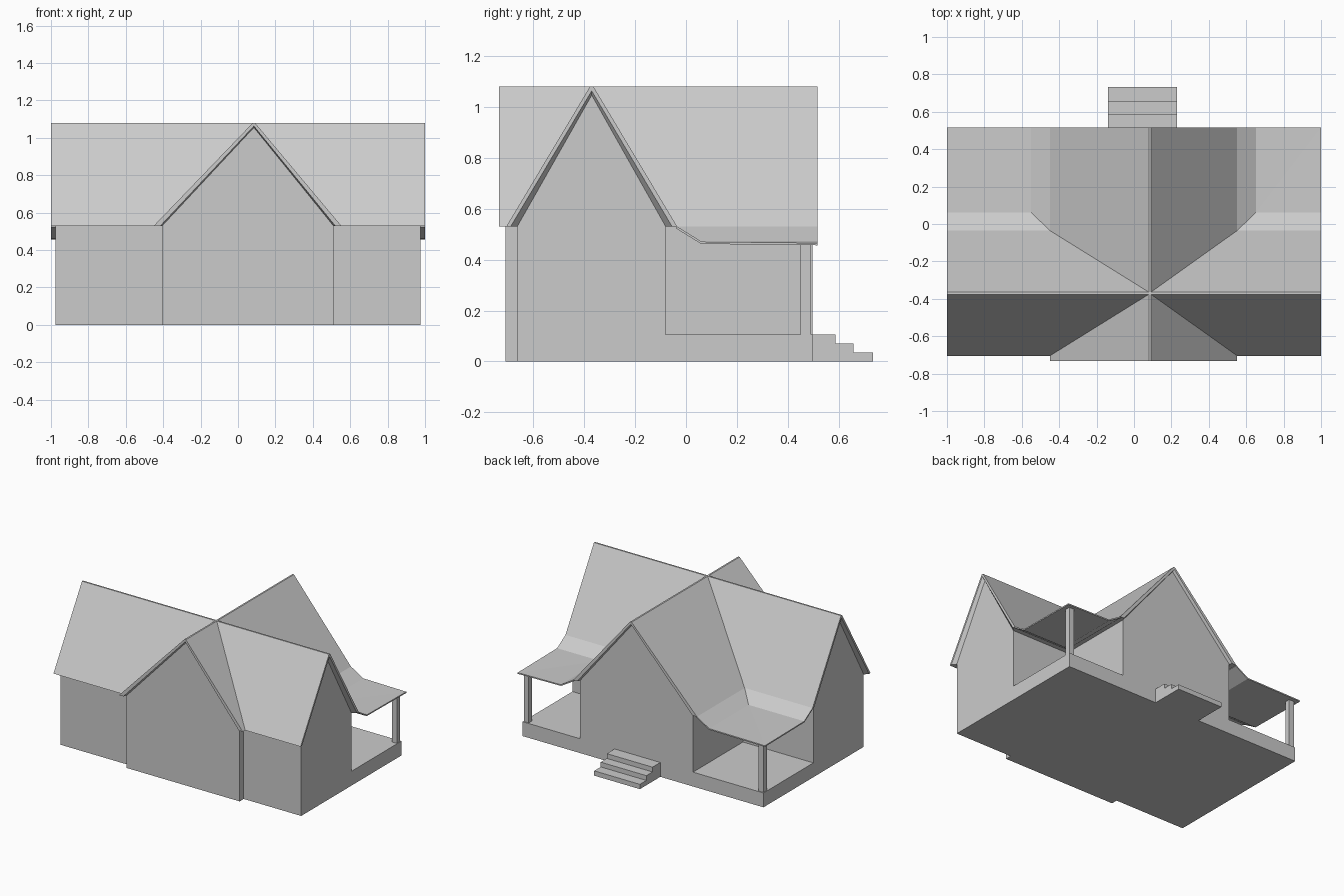
import bpy, bmesh

if "Cube" in bpy.data.objects:
    bpy.data.objects.remove(bpy.data.objects["Cube"])


def finish(name, bm):
    mesh = bpy.data.meshes.new(name)
    bm.to_mesh(mesh)
    bm.free()
    ob = bpy.data.objects.new(name, mesh)
    bpy.context.collection.objects.link(ob)
    return ob


def loft(name, sections, along):
    """Closed solid through (position, [(u, z), ...]) sections along x or y."""
    bm = bmesh.new()
    rings = [[bm.verts.new((p, u, z) if along == 'x' else (u, p, z)) for u, z in pts]
             for p, pts in sections]
    n = len(rings[0])
    for a, b in zip(rings, rings[1:]):
        for i in range(n):
            j = (i + 1) % n
            bm.faces.new((a[i], a[j], b[j], b[i]))
    bm.faces.new(rings[0])
    bm.faces.new(rings[-1])
    bmesh.ops.recalc_face_normals(bm, faces=bm.faces)
    return finish(name, bm)


def box(name, x0, x1, y0, y1, z0, z1):
    outline = [(y0, z0), (y1, z0), (y1, z1), (y0, z1)]
    return loft(name, [(x0, outline), (x1, outline)], 'x')


EAVE, RIDGE, DECK = 0.53, 1.08, 0.105


def gable_block(name, along, ends, wall, top, ridge):
    """Pentagonal house body, walls plus gable."""
    u0, u1 = wall
    pts = [(u0, 0), (u1, 0), (u1, EAVE), (ridge, top), (u0, EAVE)]
    loft(name, [(ends[0], pts), (ends[1], pts)], along)


def gable_roof(name, along, ends, walls, outer, rim, rim_top, inner, inner_top, ridge):
    """Roof shell whose verge soffits slope in to the gable walls."""
    def section(lo, hi, top):
        return [(outer[0], EAVE), (ridge - 0.006, RIDGE), (ridge + 0.006, RIDGE),
                (outer[1], EAVE), (hi, EAVE), (ridge, top), (lo, EAVE)]
    edge = section(*rim, rim_top)
    mid = section(*inner, inner_top)
    loft(name, [(ends[0], edge), (walls[0], mid), (walls[1], mid), (ends[1], edge)], along)


# Main house and its roof
gable_block("main_house", 'x', (-0.975, 0.975), (-0.662, -0.08), 1.045, -0.37)
gable_roof("main_roof", 'x', (-1, 1), (-0.975, 0.975), (-0.705, -0.035),
           (-0.688, -0.055), 1.062, (-0.662, -0.08), 1.045, -0.37)

# Cross wing and its roof
gable_block("cross_wing", 'y', (-0.709, 0.497), (-0.405, 0.51), 1.055, 0.085)
gable_roof("cross_roof", 'y', (-0.733, 0.517), (-0.709, 0.497), (-0.45, 0.552),
           (-0.415, 0.52), 1.063, (-0.405, 0.51), 1.055, 0.085)

# Porch deck
box("porch_deck", -0.975, 0.975, -0.1, 0.497, 0, DECK)

# Porch roofs and corner posts
for side, s, eave_x in (("left", -1, -0.45), ("right", 1, 0.552)):
    bm = bmesh.new()
    fold = eave_x + s * 0.1
    a, b, c, d, e, f, g = [bm.verts.new(p) for p in (
        (eave_x, -0.035, EAVE), (s, -0.035, EAVE), (eave_x, 0.517, EAVE),
        (fold, 0.062, 0.47), (s, 0.062, 0.47), (fold, 0.517, 0.47), (s, 0.517, 0.465))]
    for quad in ((a, b, e, d), (a, d, f, c), (d, e, g), (d, g, f)):
        bm.faces.new(quad)
    bm.normal_update()
    for face in bm.faces:
        if face.normal.z < 0:
            face.normal_flip()
    roof = finish(side + "_porch_roof", bm)
    solid = roof.modifiers.new("thickness", 'SOLIDIFY')
    solid.thickness = 0.009
    solid.offset = -1
    x0, x1 = sorted((s * 0.93, s * 0.97))
    box(side + "_porch_post", x0, x1, 0.45, 0.49, DECK, 0.462)

# Entrance steps as one stepped profile
steps = [(0.49, 0), (0.733, 0), (0.733, 0.035), (0.658, 0.035),
         (0.658, 0.07), (0.587, 0.07), (0.587, DECK), (0.49, DECK)]
loft("entrance_steps", [(-0.14, steps), (0.23, steps)], 'x')
